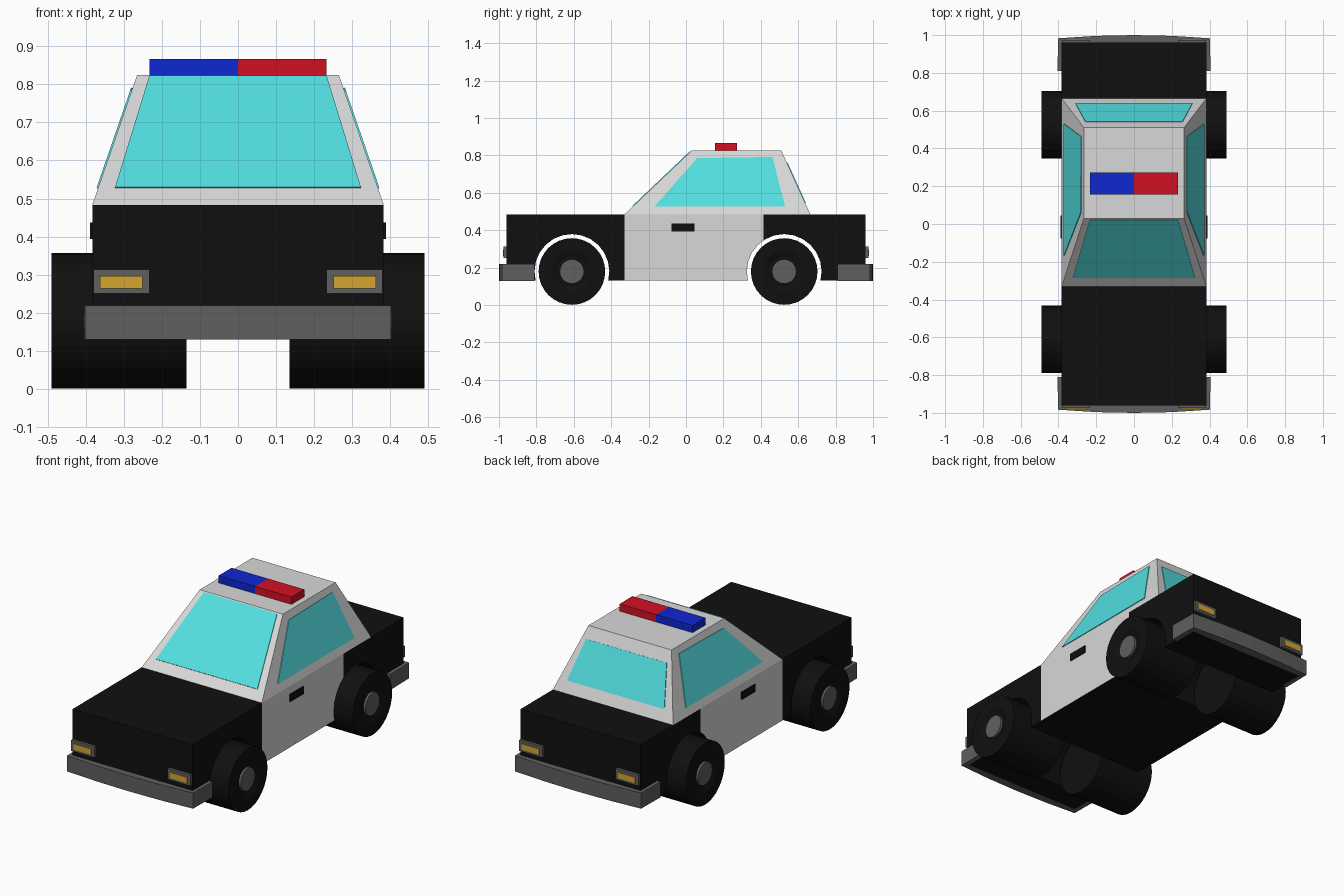
import bpy, bmesh, math
from mathutils import Vector

if "Cube" in bpy.data.objects:
    bpy.data.objects.remove(bpy.data.objects["Cube"])


def material(name, r, g, b):
    m = bpy.data.materials.new(name)
    m.diffuse_color = (r, g, b, 1)
    m.use_nodes = True
    m.node_tree.nodes["Principled BSDF"].inputs["Base Color"].default_value = m.diffuse_color
    return m


BLACK = material("black", 0.005, 0.005, 0.005)
WHITE = material("white paint", 0.69, 0.69, 0.69)
GLASS = material("cyan glass", 0.085, 0.74, 0.75)
GREY = material("dark grey", 0.115, 0.115, 0.115)
AMBER = material("amber", 0.66, 0.38, 0.03)
BLUE = material("blue", 0.004, 0.02, 0.65)
RED = material("red", 0.65, 0.005, 0.017)


def finish(name, bm, *mats):
    bmesh.ops.recalc_face_normals(bm, faces=bm.faces[:])
    me = bpy.data.meshes.new(name)
    bm.to_mesh(me)
    bm.free()
    for m in mats:
        me.materials.append(m)
    ob = bpy.data.objects.new(name, me)
    bpy.context.collection.objects.link(ob)
    return ob


def loft(rings):
    """Closed solid through rings of equal point count."""
    bm = bmesh.new()
    vs = [[bm.verts.new(p) for p in ring] for ring in rings]
    n = len(vs[0])
    for a, b in zip(vs, vs[1:]):
        for i in range(n):
            j = (i + 1) % n
            bm.faces.new((a[i], a[j], b[j], b[i]))
    bm.faces.new(vs[0])
    bm.faces.new(vs[-1])
    return bm


def rect(x0, x1, y0, y1, z):
    return [(x0, y0, z), (x1, y0, z), (x1, y1, z), (x0, y1, z)]


def box(name, x0, x1, y0, y1, z0, z1, mat):
    return finish(name, loft([rect(x0, x1, y0, y1, z0), rect(x0, x1, y0, y1, z1)]), mat)


def plate(name, pts, outward, mat, t=0.004):
    """Thin plate lying on a sloped plane."""
    pts = [Vector(p) for p in pts]
    n = (pts[1] - pts[0]).cross(pts[2] - pts[0]).normalized()
    if n.dot(Vector(outward)) < 0:
        n = -n
    return finish(name, loft([[p - n * 0.002 for p in pts], [p + n * t for p in pts]]), mat)


AXLES = {"front": -0.61, "rear": 0.525}
AXLE_Z, TYRE_R, ARCH_R = 0.179, 0.178, 0.2
LOW, BELT, ROOF, HALF = 0.13, 0.483, 0.825, 0.383

# body: side profile with wheel arches, extruded across
profile = [(-0.96, BELT), (-0.96, LOW)]
dip = math.asin((AXLE_Z - LOW) / ARCH_R)
for yc in AXLES.values():
    for i in range(15):
        a = math.pi + dip - (math.pi + 2 * dip) * i / 14
        profile.append((yc + ARCH_R * math.cos(a), AXLE_Z + ARCH_R * math.sin(a)))
profile += [(0.96, LOW), (0.96, BELT)]
bm = loft([[(x, y, z) for y, z in profile] for x in (-HALF, HALF)])
# white door panels between two cuts
for y in (-0.33, 0.415):
    bmesh.ops.bisect_plane(bm, geom=bm.verts[:] + bm.edges[:] + bm.faces[:],
                           plane_co=(0, y, 0), plane_no=(0, 1, 0))
bm.normal_update()
for f in bm.faces:
    ys = [v.co.y for v in f.verts]
    if abs(f.normal.x) > 0.9 and min(ys) > -0.34 and max(ys) < 0.42:
        f.material_index = 1
finish("body", bm, BLACK, WHITE)

# cabin
finish("cabin", loft([rect(-HALF, HALF, -0.33, 0.665, BELT),
                      rect(-0.265, 0.265, 0.03, 0.51, ROOF)]), WHITE)


def front_pt(x, t):
    return (x, -0.33 + 0.36 * t, BELT + (ROOF - BELT) * t)


def rear_pt(x, t):
    return (x, 0.665 - 0.155 * t, BELT + (ROOF - BELT) * t)


def side_pt(s, y, z):
    return (s * (HALF - 0.118 * (z - BELT) / (ROOF - BELT)), y, z)


# windows
plate("windscreen", [front_pt(-0.323, 0.13), front_pt(0.323, 0.13),
                     front_pt(0.233, 0.985), front_pt(-0.233, 0.985)], (0, -1, 1), GLASS)
plate("rear_window", [rear_pt(-0.31, 0.18), rear_pt(0.31, 0.18),
                      rear_pt(0.257, 0.81), rear_pt(-0.257, 0.81)], (0, 1, 1), GLASS)
for s, side in ((-1, "left"), (1, "right")):
    plate(side + "_window", [side_pt(s, y, z) for y, z in
          ((-0.168, 0.526), (0.53, 0.526), (0.462, 0.79), (0.06, 0.784))], (s, 0, 0), GLASS)
    # door handle
    x = sorted((s * 0.375, s * 0.389))
    box(side + "_door_handle", *x, -0.077, 0.045, 0.394, 0.437, BLACK)

# roof light bar
box("blue_roof_light", -0.232, 0, 0.155, 0.272, ROOF - 0.005, 0.867, BLUE)
box("red_roof_light", 0, 0.232, 0.155, 0.272, ROOF - 0.005, 0.867, RED)

# bumpers and lamps, front and rear
for d, end in ((-1, "front"), (1, "rear")):
    bow = [(0.405, 0.81), (0.402, 0.983), (0.2, 0.996), (0, 1.0)]
    outer = bow + [(-x, y) for x, y in bow[-2::-1]]
    inner = [(-0.375, 0.81), (-0.375, 0.95), (0.375, 0.95), (0.375, 0.81)]
    finish(end + "_bumper", loft([[(x, d * y, z) for x, y in outer + inner]
                                  for z in (LOW - 0.001, 0.219)]), GREY)
    for s, side in ((-1, "left"), (1, "right")):
        for part, x0, x1, y1, z0, z1, mat in (
                ("lamp_frame", 0.233, 0.38, 0.975, 0.25, 0.313, GREY),
                ("lamp", 0.251, 0.362, 0.979, 0.263, 0.296, AMBER)):
            box(f"{end}_{side}_{part}", *sorted((s * x0, s * x1)),
                *sorted((d * 0.95, d * y1)), z0, z1, mat)


# wheels: turned profile of (x, radius); the centre is the grey hub
def turned(s, yc, prof, n=32):
    return loft([[(s * x, yc + r * math.cos(2 * math.pi * i / n),
                   AXLE_Z + r * math.sin(2 * math.pi * i / n)) for i in range(n)]
                 for x, r in prof])


for end, yc in AXLES.items():
    for s, side in ((-1, "left"), (1, "right")):
        finish(f"{end}_{side}_tyre", turned(s, yc, [
            (0.135, TYRE_R), (0.49, TYRE_R), (0.49, 0.11), (0.478, 0.08)]), BLACK)
        finish(f"{end}_{side}_hub", turned(s, yc, [(0.47, 0.067), (0.49, 0.065)], 20), GREY)
